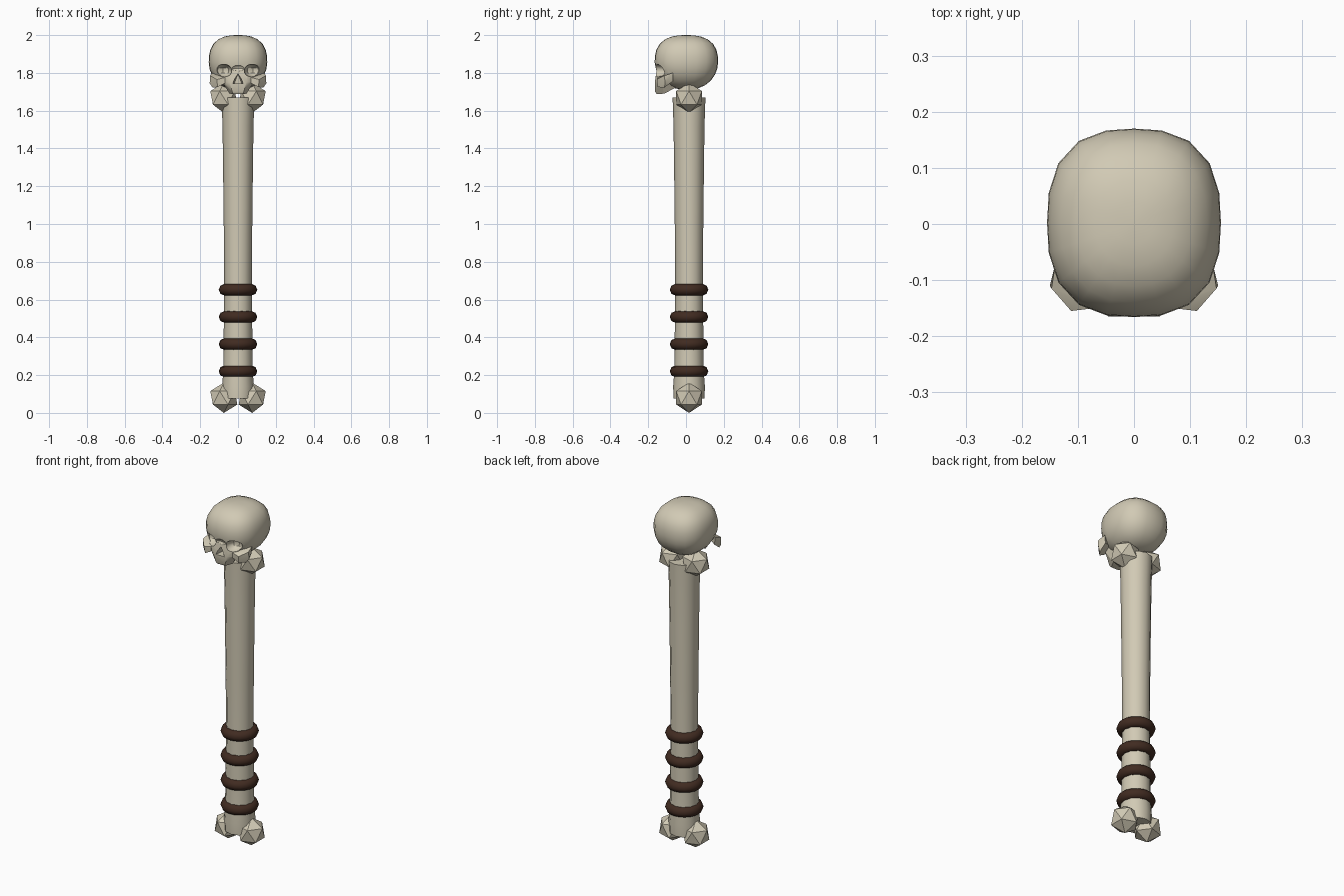
import bpy, bmesh, math
from mathutils import Vector

if "Cube" in bpy.data.objects:
    bpy.data.objects.remove(bpy.data.objects["Cube"])

CY = 0.016  # shaft axis sits slightly behind the skull centre


def material(name, col):
    m = bpy.data.materials.new(name)
    m.diffuse_color = (*col, 1)
    m.use_nodes = True
    m.node_tree.nodes["Principled BSDF"].inputs["Base Color"].default_value = m.diffuse_color
    return m


BONE = material("bone", (0.64, 0.59, 0.46))
LEATHER = material("dark leather", (0.052, 0.024, 0.015))


def finish(bm, name, mat, angle=40):
    bmesh.ops.recalc_face_normals(bm, faces=bm.faces)
    me = bpy.data.meshes.new(name)
    bm.to_mesh(me)
    bm.free()
    ob = bpy.data.objects.new(name, me)
    bpy.context.collection.objects.link(ob)
    me.materials.append(mat)
    smooth(ob, angle)
    return ob


def select(ob):
    bpy.ops.object.select_all(action='DESELECT')
    ob.select_set(True)
    bpy.context.view_layer.objects.active = ob


def smooth(ob, angle):
    select(ob)
    bpy.ops.object.shade_smooth_by_angle(angle=math.radians(angle))


def blob(name, centre, radii, power=2.0, seg=12, rings=8, shape=None):
    """Superellipsoid; power above 2 makes it boxier."""
    bm = bmesh.new()
    bmesh.ops.create_uvsphere(bm, u_segments=seg, v_segments=rings, radius=1)
    for v in bm.verts:
        d = v.co.copy()
        d /= sum(abs(c) ** power for c in d) ** (1 / power)
        if shape:
            d = shape(d)
        v.co = Vector(centre) + Vector(d[i] * radii[i] for i in range(3))
    return finish(bm, name, BONE)


def hull(name, pts):
    bm = bmesh.new()
    for p in pts:
        bm.verts.new(p)
    bmesh.ops.convex_hull(bm, input=bm.verts)
    return finish(bm, name, BONE)


def boolean(target, other, op):
    mod = target.modifiers.new(op, 'BOOLEAN')
    mod.operation = op
    mod.solver = 'EXACT'
    mod.object = other
    select(target)
    bpy.ops.object.modifier_apply(modifier=mod.name)
    bpy.data.objects.remove(other)


# Skull: boxy cranium, narrower toward the base
def cranium_shape(d):
    k = 1 - 0.16 * max(0, -d.z) ** 1.5
    return Vector((d.x * k, d.y * k, d.z))


skull = blob("skull", (0, 0.002, 1.856), (0.155, 0.168, 0.144), 2.6, 20, 14, cranium_shape)

# Upper jaw and mid face
jaw = hull("upper_jaw", [(s * x, y, z) for s in (-1, 1) for x, y, z in (
    (0.105, -0.125, 1.82), (0.05, -0.155, 1.82), (0.085, -0.135, 1.755),
    (0.045, -0.165, 1.75), (0.062, -0.125, 1.72), (0.03, -0.163, 1.70),
    (0.045, -0.115, 1.69), (0.025, -0.155, 1.688), (0.05, -0.04, 1.73),
    (0.09, -0.04, 1.82))])
boolean(skull, jaw, 'UNION')

for s in (-1, 1):
    # Cheekbones
    cheek = hull("cheekbone", [(s * x, y, z) for x, y, z in (
        (0.07, -0.15, 1.775), (0.07, -0.15, 1.745), (0.112, -0.155, 1.765),
        (0.108, -0.15, 1.725), (0.147, -0.115, 1.785), (0.15, -0.11, 1.745),
        (0.135, -0.115, 1.722), (0.14, -0.07, 1.80), (0.135, -0.07, 1.755),
        (0.08, -0.10, 1.77))])
    boolean(skull, cheek, 'UNION')

for s in (-1, 1):
    # Eye sockets
    eye = blob("eye_cutter", (s * 0.079, -0.165, 1.812), (0.047, 0.065, 0.034), 2.3, 10, 8)
    boolean(skull, eye, 'DIFFERENCE')

# Nose bridge dip and nose hole
bridge = blob("bridge_cutter", (0, -0.186, 1.822), (0.05, 0.036, 0.024))
boolean(skull, bridge, 'DIFFERENCE')
nose = hull("nose_cutter", [(x, y, z) for y, k in ((-0.2, 1), (-0.11, 0.6))
                            for x, z in ((-0.032 * k, 1.745), (0.032 * k, 1.745), (0, 1.795))])
boolean(skull, nose, 'DIFFERENCE')
smooth(skull, 32)

# Shaft: lathed profile of (radius, height)
profile = [(0.082, 0.075), (0.084, 0.14), (0.078, 0.22), (0.076, 0.365), (0.075, 0.51),
           (0.073, 0.70), (0.075, 0.95), (0.079, 1.3), (0.082, 1.52), (0.087, 1.67)]
bm = bmesh.new()
N = 12
loops = [[bm.verts.new((r * math.cos(math.tau * i / N), CY + r * math.sin(math.tau * i / N), z))
          for i in range(N)] for r, z in profile]
for a, b in zip(loops, loops[1:]):
    for i in range(N):
        bm.faces.new((a[i], a[(i + 1) % N], b[(i + 1) % N], b[i]))
bm.faces.new(loops[0])
bm.faces.new(loops[-1])
finish(bm, "bone_shaft", BONE)

# Knuckles at both ends of the bone
for end, z in (("bottom", 0.08), ("top", 1.668)):
    for side, s in (("left", -1), ("right", 1)):
        bm = bmesh.new()
        bmesh.ops.create_icosphere(bm, subdivisions=1, radius=0.08)
        for v in bm.verts:
            v.co = Vector((s * (v.co.x + 0.075), v.co.y + CY, v.co.z + z))
        finish(bm, f"{end}_knuckle_{side}", BONE, 30)

# Leather grip rings
for i, z in enumerate((0.22, 0.364, 0.508, 0.652)):
    bpy.ops.mesh.primitive_torus_add(major_segments=20, minor_segments=8, major_radius=0.071,
                                     minor_radius=0.031, location=(0, CY, z))
    ring = bpy.context.object
    ring.name = f"grip_ring_{i + 1}"
    ring.data.materials.append(LEATHER)
    smooth(ring, 60)
